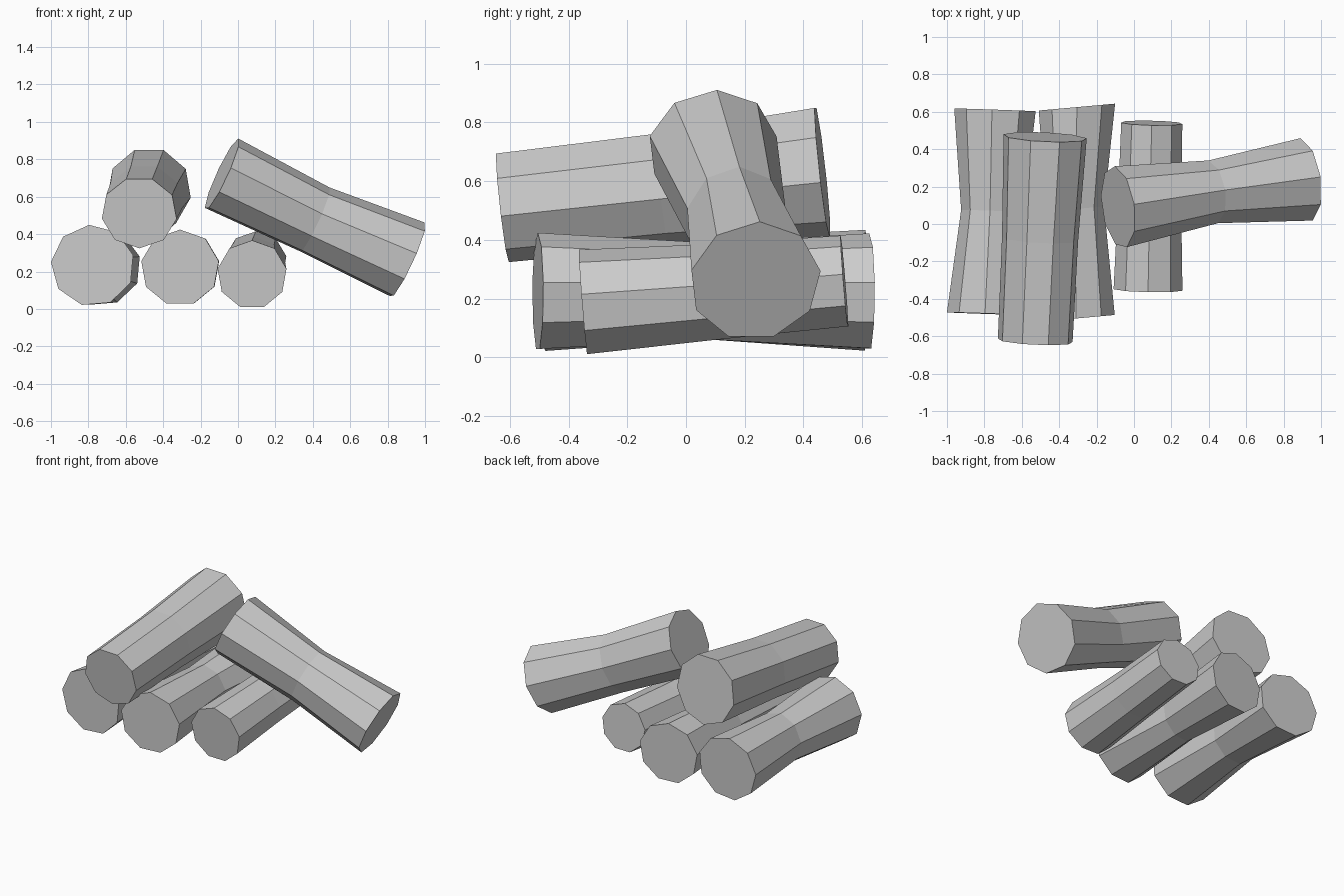
import bpy, bmesh, math
from mathutils import Vector

if "Cube" in bpy.data.objects:
    bpy.data.objects.remove(bpy.data.objects["Cube"])

SIDES = 9


def log(name, rings, phase, right=(1, 0, 0), normal=None):
    """Log lofted through three rings: (centre, radius across, radius up)."""
    n = Vector(normal) if normal else Vector(rings[-1][0]) - Vector(rings[0][0])
    n.normalize()
    u = Vector(right)
    u = (u - n * u.dot(n)).normalized()
    v = n.cross(u)
    if v.z < 0:
        v = -v
    bm = bmesh.new()
    loops = []
    for centre, ru, rv in rings:
        loop = []
        for i in range(SIDES):
            a = math.radians(phase) + math.tau * i / SIDES
            p = Vector(centre) + u * ru * math.cos(a) + v * rv * math.sin(a)
            loop.append(bm.verts.new(p))
        loops.append(loop)
    for a, b in zip(loops, loops[1:]):
        for i in range(SIDES):
            j = (i + 1) % SIDES
            bm.faces.new((a[i], a[j], b[j], b[i]))
    bm.faces.new(loops[0])
    bm.faces.new(loops[-1])
    bmesh.ops.recalc_face_normals(bm, faces=bm.faces)
    mesh = bpy.data.meshes.new(name)
    bm.to_mesh(mesh)
    bm.free()
    ob = bpy.data.objects.new(name, mesh)
    bpy.context.collection.objects.link(ob)
    return ob


# Bottom row, left to right
log("left_log", [((-0.777, -0.48, 0.232), 0.224, 0.218),
                 ((-0.755, 0.07, 0.23), 0.17, 0.175),
                 ((-0.74, 0.61, 0.225), 0.222, 0.21)], 95)
log("middle_log", [((-0.31, -0.505, 0.22), 0.211, 0.204),
                   ((-0.315, 0.08, 0.22), 0.158, 0.17),
                   ((-0.305, 0.625, 0.22), 0.208, 0.202)], 90,
    normal=(-0.09, 1, 0))
log("right_log", [((0.075, -0.35, 0.183), 0.187, 0.184),
                  ((0.083, 0.10, 0.218), 0.172, 0.168),
                  ((0.095, 0.54, 0.255), 0.166, 0.16)], 90)

# Log resting on top of the row
log("top_log", [((-0.528, -0.625, 0.515), 0.203, 0.192),
                ((-0.502, -0.08, 0.575), 0.207, 0.2),
                ((-0.475, 0.465, 0.636), 0.226, 0.229)], 70)

# Log leaning over the right side
log("leaning_log", [((-0.085, 0.09, 0.72), 0.222, 0.21),
                    ((0.41, 0.17, 0.475), 0.172, 0.192),
                    ((0.907, 0.236, 0.26), 0.226, 0.222)], 86,
    right=(0, 1, 0))
